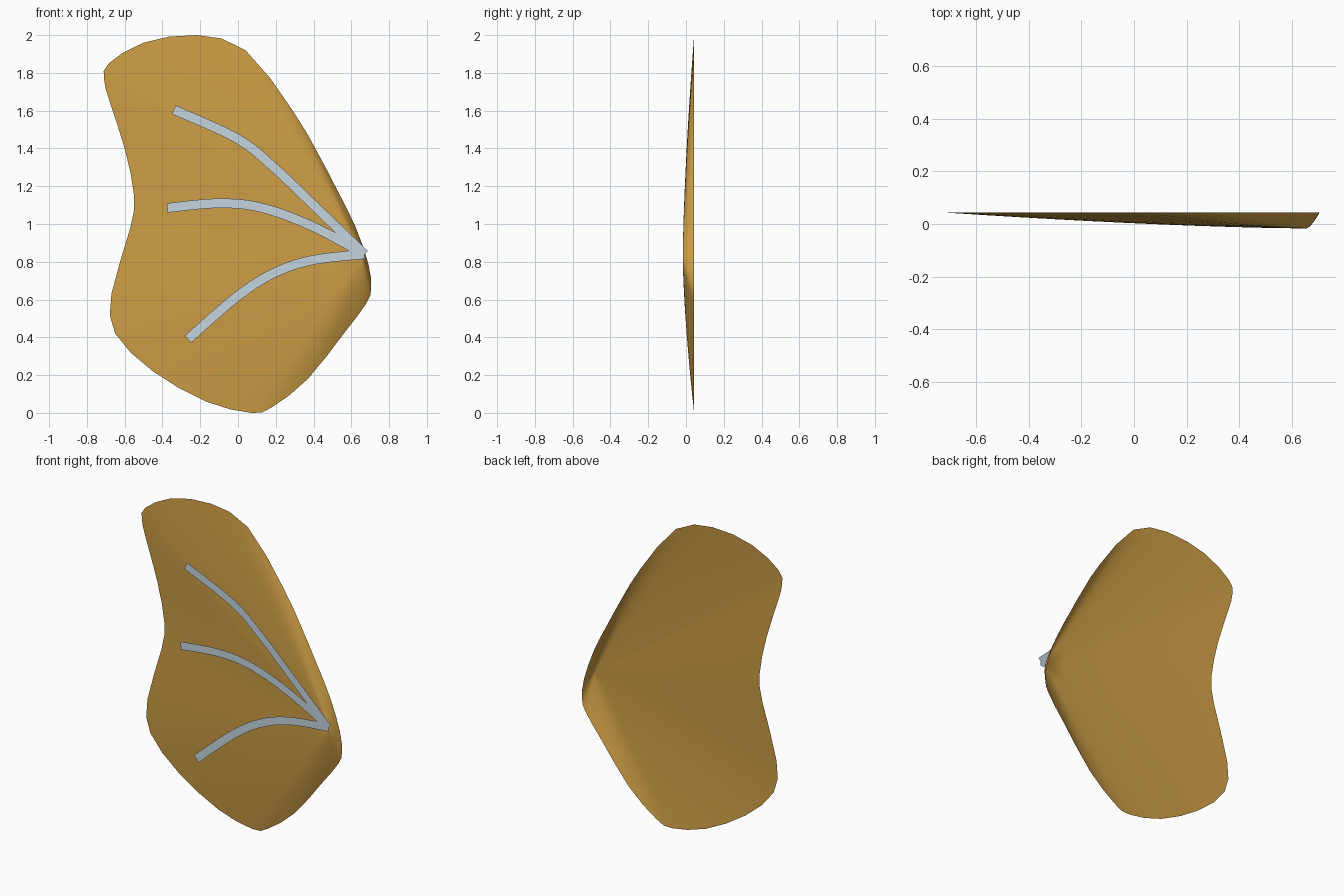
import bpy
import bmesh
from mathutils import Vector

cube = bpy.data.objects.get("Cube")
if cube:
    bpy.data.objects.remove(cube, do_unlink=True)

RIM_Y, HUB_Y = 0.043, -0.017
HUB = Vector((0.655, 0.82))


def make_material(name, color):
    mat = bpy.data.materials.new(name)
    mat.use_nodes = True
    mat.diffuse_color = color
    for node in mat.node_tree.nodes:
        if node.type == 'BSDF_PRINCIPLED':
            node.inputs["Base Color"].default_value = color
            node.inputs["Roughness"].default_value = 0.7
    return mat


def smooth_path(points, steps, closed):
    """Sample a spline passing through all the points."""
    pts = [Vector(p) for p in points]
    n = len(pts)

    def pick(i):
        return pts[i % n] if closed else pts[max(0, min(n - 1, i))]

    out = []
    for i in range(n if closed else n - 1):
        a, b, c, d = (pick(i + k) for k in (-1, 0, 1, 2))
        for s in range(steps):
            t = s / steps
            out.append(b + (c - a) * t / 2
                       + (a - b * 2.5 + c * 2 - d / 2) * t ** 2
                       + (b * 3 - a - c * 3 + d) * t ** 3 / 2)
    if not closed:
        out.append(pts[-1])
    return out


def finish(name, bm, mat):
    """Turn the surface to face the front and make it an object."""
    for face in bm.faces:
        face.normal_update()
        if face.normal.y > 0:
            face.normal_flip()
    mesh = bpy.data.meshes.new(name)
    bm.to_mesh(mesh)
    bm.free()
    mesh.materials.append(mat)
    obj = bpy.data.objects.new(name, mesh)
    bpy.context.collection.objects.link(obj)
    return obj


def build_membrane(outline, rings, mat):
    """Open, shallow shell rising from a flat rim to an off-centre hub."""
    bm = bmesh.new()
    hub = bm.verts.new((HUB.x, HUB_Y, HUB.y))
    previous = None
    n = len(outline)
    for r in range(1, rings + 1):
        t = r / rings
        y = HUB_Y + (RIM_Y - HUB_Y) * t ** 1.5
        ring = []
        for p in outline:
            q = HUB.lerp(p, t)
            ring.append(bm.verts.new((q.x, y, q.y)))
        for i in range(n):
            j = (i + 1) % n
            if previous:
                bm.faces.new((previous[i], previous[j], ring[j], ring[i]))
            else:
                bm.faces.new((hub, ring[j], ring[i]))
        previous = ring
    return finish("wing_membrane", bm, mat)


def build_vein(name, points, width, mat):
    """Flat ribbon of constant width in front of the membrane."""
    path = smooth_path(points, 5, False)
    bm = bmesh.new()
    previous = None
    for i, p in enumerate(path):
        along = path[min(i + 1, len(path) - 1)] - path[max(i - 1, 0)]
        side = Vector((-along.y, along.x)).normalized() * width / 2
        pair = [bm.verts.new((q.x, -RIM_Y, q.y)) for q in (p + side, p - side)]
        if previous:
            bm.faces.new((previous[0], previous[1], pair[1], pair[0]))
        previous = pair
    return finish(name, bm, mat)


amber = make_material("amber_membrane", (0.61, 0.34, 0.06, 1))
pale_blue = make_material("pale_blue_vein", (0.56, 0.66, 0.74, 1))

# Wing outline, clockwise from the top
outline = smooth_path([
    (-.22, 2), (.04, 1.92), (.29, 1.6), (.42, 1.38), (.52, 1.19), (.62, .99),
    (.69, .79), (.705, .66), (.68, .58), (.56, .42), (.37, .18), (.18, .03),
    (.07, 0), (-.17, .06), (-.45, .22), (-.65, .42), (-.67, .63), (-.57, .98),
    (-.55, 1.15), (-.6, 1.4), (-.68, 1.65), (-.71, 1.77), (-.685, 1.85),
    (-.5, 1.96)], 2, True)
membrane = build_membrane(outline, 10, amber)

# Three veins fanning out from the root
build_vein("upper_vein", [(-.34, 1.605), (0, 1.45), (.2, 1.29), (.4, 1.1), (.67, .84)], .05, pale_blue)
build_vein("middle_vein", [(-.375, 1.085), (-.1, 1.11), (.13, 1.085), (.4, .985), (.67, .84)], .05, pale_blue)
build_vein("lower_vein", [(-.265, .39), (0, .62), (.2, .745), (.4, .81), (.67, .84)], .05, pale_blue)

# Soft shading on the curved shell
bpy.ops.object.select_all(action='DESELECT')
membrane.select_set(True)
bpy.context.view_layer.objects.active = membrane
bpy.ops.object.shade_smooth_by_angle()
